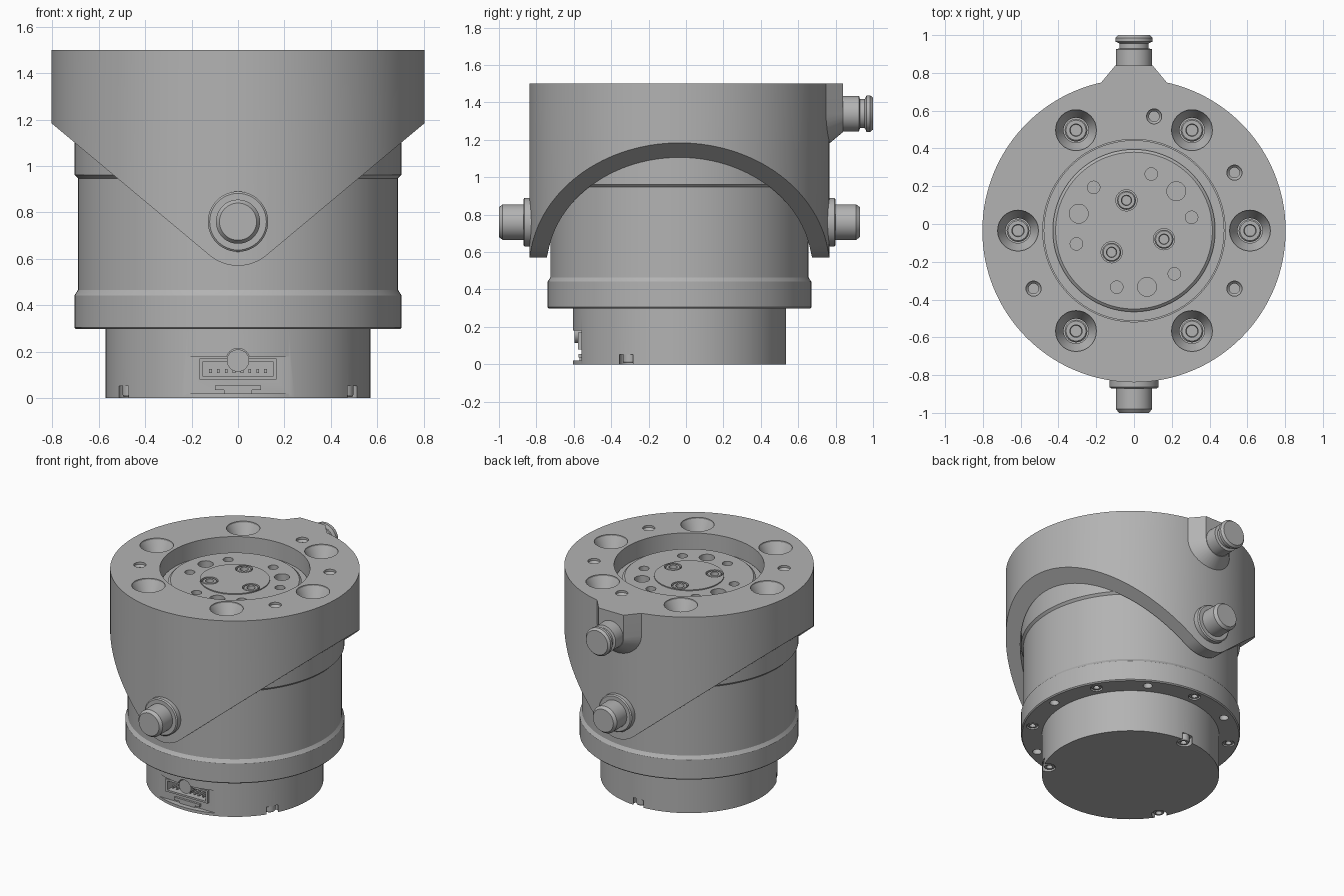
import bpy, bmesh, math
from mathutils import Matrix, Vector

cube = bpy.data.objects.get("Cube")
if cube:
    bpy.data.objects.remove(cube)

CY = -0.035  # y of the main axis
AXIS = Matrix.Translation((0, CY, 0))

gray = bpy.data.materials.new("machined gray")
gray.use_nodes = True
gray.diffuse_color = (0.45, 0.45, 0.45, 1)
gray.node_tree.nodes["Principled BSDF"].inputs["Base Color"].default_value = (0.45, 0.45, 0.45, 1)


def finish(bm, name, matrix=None):
    bmesh.ops.remove_doubles(bm, verts=bm.verts, dist=1e-5)
    bmesh.ops.recalc_face_normals(bm, faces=bm.faces)
    if matrix:
        bm.transform(matrix)
    mesh = bpy.data.meshes.new(name)
    bm.to_mesh(mesh)
    bm.free()
    mesh.materials.append(gray)
    obj = bpy.data.objects.new(name, mesh)
    bpy.context.collection.objects.link(obj)
    return obj


def lathe(name, profile, matrix=AXIS, steps=32, closed=False):
    bm = bmesh.new()
    vs = [bm.verts.new((r, 0, z)) for r, z in profile]
    pairs = list(zip(vs, vs[1:])) + ([(vs[-1], vs[0])] if closed else [])
    edges = [bm.edges.new(p) for p in pairs]
    bmesh.ops.spin(bm, geom=vs + edges, cent=(0, 0, 0), axis=(0, 0, 1),
                   angle=math.tau, steps=steps)
    return finish(bm, name, matrix)


def box(name, low, high):
    bm = bmesh.new()
    bmesh.ops.create_cube(bm, size=1)
    low, high = Vector(low), Vector(high)
    size = Matrix.Diagonal((*(high - low), 1))
    return finish(bm, name, Matrix.Translation((low + high) / 2) @ size)


def loft(name, loops):
    bm = bmesh.new()
    rings = [[bm.verts.new(p) for p in loop] for loop in loops]
    for face in rings:
        bm.faces.new(face)
    a, b = rings
    for i in range(len(a)):
        j = (i + 1) % len(a)
        bm.faces.new((a[i], a[j], b[j], b[i]))
    return finish(bm, name)


def polar(r, deg, z=0):
    t = math.radians(deg)
    return Matrix.Translation((r * math.cos(t), CY + r * math.sin(t), z))


def drill(r, z0, z1, place, steps=24):
    return lathe("cutter", [(0, z0), (r, z0), (r, z1), (0, z1)], place, steps)


def cut(obj, cutters, operation='DIFFERENCE'):
    for c in cutters:
        mod = obj.modifiers.new("cut", 'BOOLEAN')
        mod.operation, mod.solver, mod.object = operation, 'EXACT', c
    graph = bpy.context.evaluated_depsgraph_get()
    mesh = bpy.data.meshes.new_from_object(obj.evaluated_get(graph))
    obj.modifiers.clear()
    obj.data = mesh
    for c in cutters:
        bpy.data.objects.remove(c)


def screw(name, r, place, flip=False):
    head = [(0, -.025), (r * .5, -.025), (r * .55, 0), (r * .88, 0),
            (r, -.008), (r, -.06), (0, -.06)]
    turn = Matrix.Rotation(math.pi, 4, 'X') if flip else Matrix()
    return lathe(name, head, place @ turn, 24)


# Stepped body: base, lower flange, barrel, collar and recessed output face
body = lathe("body", [
    (0, 0), (.57, 0), (.57, .298), (.698, .298), (.705, .305), (.705, .442), (.698, .452),
    (.69, .465), (.69, .947), (.705, .962), (.705, 1.28), (.478, 1.28), (.478, 1.38),
    (.43, 1.38), (.43, 1.405), (.415, 1.418), (.225, 1.418), (.225, 1.425), (0, 1.425)], steps=128)

cutters = []
for k in range(6):
    # Output face holes
    cutters.append(drill(.033, 1.33, 1.5, polar(.313, 13 + 60 * k)))
    # Flange underside: plain holes and screw pockets alternate
    cutters.append(drill(.03, .25, .38, polar(.64, 60 * k)))
    cutters.append(drill(.04, .25, .34, polar(.64, 30 + 60 * k)))
    screw("flange_screw", .036, polar(.64, 30 + 60 * k, .302), True)
for k in range(3):
    cutters.append(drill(.05, 1.33, 1.5, polar(.306, 43 + 120 * k)))
    cutters.append(drill(.056, 1.37, 1.5, polar(.165, 104 + 120 * k)))
    screw("output_screw", .05, polar(.165, 104 + 120 * k, 1.423))
    # Edge notches in the base
    cutters.append(drill(.05, -.1, .052, polar(.54, 90 + 120 * k)))
    screw("base_screw", .038, polar(.53, 90 + 120 * k, .006), True)

# Connector pocket in the base front
cutters.append(box("cutter", (-.225, -.75, .02), (.225, -.56, .18)))
cutters.append(box("cutter", (-.15, -.75, .093), (.15, -.48, .157)))
cutters.append(drill(.05, 0, .14, Matrix.Translation((0, -.56, .165))
                     @ Matrix.Rotation(math.pi / 2, 4, 'X')))
cut(body, cutters)

# Connector frame, pins and lower latch
frame = box("connector_frame", (-.165, -.578, .08), (.165, -.5, .17))
cut(frame, [box("cutter", (-.15, -.7, .093), (.15, -.4, .157))])
for k in range(8):
    x = -.119 + .034 * k
    box("connector_pin", (x - .006, -.565, .108), (x + .006, -.47, .125))
box("connector_latch", (-.1, -.575, .035), (.1, -.55, .055))
box("connector_latch_foot", (-.06, -.57, .018), (.06, -.55, .035))
lathe("connector_bump", [(0, -.02), (.048, -.02), (.048, .035), (0, .035)],
      Matrix.Translation((0, -.56, .162)) @ Matrix.Rotation(math.pi / 2, 4, 'X'))

# Upper cap: thick tube trimmed to rounded tongues at front and back
cap = lathe("cap", [(.483, 1.5), (.803, 1.5), (.803, .5), (.71, .5), (.71, 1.3), (.483, 1.3)],
            steps=128, closed=True)
outline = [(-.9, 1.6), (-.9, 1.265)]
for i in range(17):
    t = math.radians(229.6 + 80.8 * i / 16)
    outline.append((.19 * math.cos(t), .76 + .19 * math.sin(t)))
outline += [(.9, 1.265), (.9, 1.6)]
cut(cap, [loft("cutter", [[(x, y, z) for x, z in outline] for y in (-1.2, 1.2)])], 'INTERSECT')

# Countersunk mounting bolts and small threaded holes in the cap
cutters = []
for k in range(6):
    sink = [(0, 1.55), (.108, 1.55), (.108, 1.49), (.066, 1.41), (.066, 1.33), (0, 1.33)]
    cutters.append(lathe("cutter", sink, polar(.614, 60 * k)))
    screw("cap_bolt", .06, polar(.614, 60 * k, 1.405))
for angle in (30, 80, 210, 330):
    hole = [(0, 1.55), (.04, 1.55), (.04, 1.485), (.027, 1.47), (.027, 1.36), (0, 1.36)]
    cutters.append(lathe("cutter", hole, polar(.614, angle), 24))
cut(cap, cutters)

# Lower ports on the front and back tongues
for name, turn in (("front", 90), ("back", -90)):
    place = Matrix.Translation((0, CY, .76)) @ Matrix.Rotation(math.radians(turn), 4, 'X')
    lathe(name + "_port", [(0, .73), (.13, .73), (.13, .828), (.122, .835), (.095, .835),
                           (.095, .945), (.08, .965), (0, .965)], place, 48)

# Upper back port on a flared boss
loops = []
for y, r in ((.70, .215), (.84, .098)):
    arc = [math.pi * (1 + i / 20) for i in range(21)]
    loop = [(r * math.cos(t), y, 1.34 + r * math.sin(t)) for t in arc]
    loops.append([(-r, y, 1.5)] + loop + [(r, y, 1.5)])
loft("upper_port_boss", loops)
lathe("upper_port", [(0, .8), (.095, .8), (.095, .925), (.078, .93), (.078, .955), (.085, .96),
                     (.098, .965), (.098, .985), (.085, 1.0), (0, 1.0)],
      Matrix.Translation((0, 0, 1.34)) @ Matrix.Rotation(-math.pi / 2, 4, 'X'), 48)

# Smooth the curved walls, keep machined edges crisp
bpy.ops.object.select_all(action='DESELECT')
for obj in bpy.context.collection.objects:
    if obj.type == 'MESH':
        obj.select_set(True)
        bpy.context.view_layer.objects.active = obj
bpy.ops.object.shade_smooth_by_angle(angle=math.radians(25))
